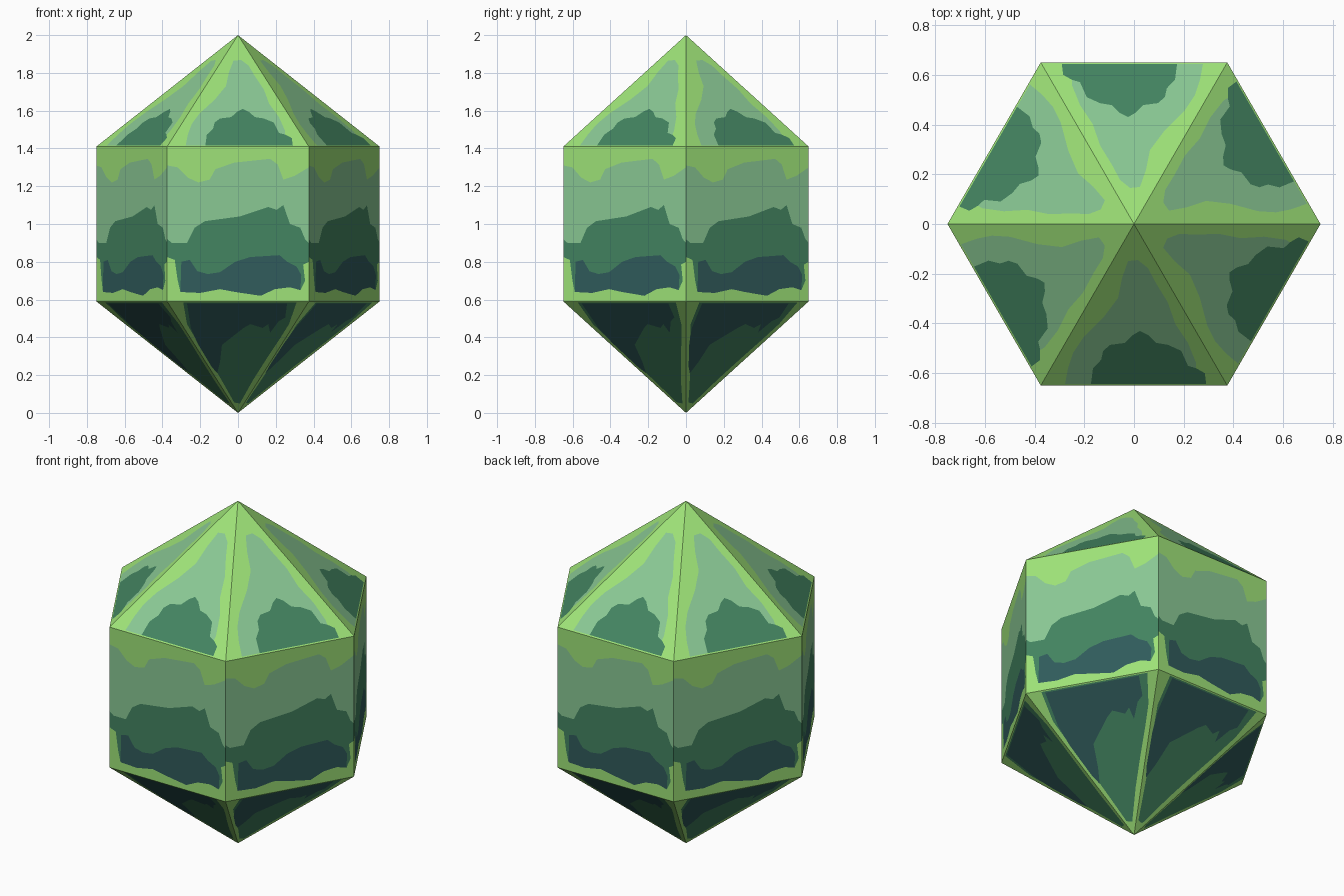
import bpy, bmesh, math
from mathutils import Vector, Matrix
from mathutils.geometry import delaunay_2d_cdt

if "Cube" in bpy.data.objects:
    bpy.data.objects.remove(bpy.data.objects["Cube"])

R, LOW, HIGH, TOP = 0.75, 0.59, 1.41, 2.0
H, APO = R / 2, R * math.cos(math.pi / 6)


def material(name, rgb):
    m = bpy.data.materials.new(name)
    m.diffuse_color = (*[((c + 0.055) / 1.055) ** 2.4 for c in rgb], 1)
    m.use_nodes = True
    m.node_tree.nodes["Principled BSDF"].inputs["Base Color"].default_value = m.diffuse_color
    return m


LIGHT, PALE, MID, DARK = range(4)
mats = [material("light_green", (0.62, 0.89, 0.47)),
        material("pale_green", (0.54, 0.785, 0.58)),
        material("mid_green", (0.265, 0.52, 0.38)),
        material("dark_teal", (0.19, 0.36, 0.36))]

# Side facet patches, as (across, height)
band = [(-.375, 1.31), (-.32, 1.30), (-.265, 1.245), (-.21, 1.22), (-.15, 1.235), (-.12, 1.29),
        (-.02, 1.325), (.17, 1.345), (.21, 1.315), (.24, 1.235), (.30, 1.255), (.375, 1.30)]
mid_top = [(-.375, .92), (-.35, .90), (-.27, .90), (-.23, .98), (-.175, 1.015), (.01, 1.04),
           (.16, 1.09), (.205, 1.075), (.24, 1.10), (.275, 1.0), (.33, .98), (.355, .92), (.375, .90)]
rim = [(.375, .80), (.345, .785), (.355, .70), (.33, .65), (.275, .665), (.195, .655), (.12, .62),
       (-.015, .64), (-.095, .655), (-.2, .635), (-.305, .64), (-.32, .705), (-.335, .81), (-.375, .825)]
dark_top = [(-.30, .80), (-.255, .81), (-.215, .75), (-.16, .735), (-.095, .745), (-.015, .80),
            (.065, .825), (.22, .835), (.26, .80), (.31, .775), (.335, .73)]
side = [(LIGHT, [(-H, LOW), (H, LOW), (H, HIGH), (-H, HIGH)]),
        (PALE, band + rim), (MID, mid_top + rim), (DARK, dark_top + rim[3:11])]


# Upper facet patches, as (across, distance from the axis)
def on_roof(points):
    return [(u, TOP - r * (TOP - HIGH) / APO) for u, r in points]


roof_pale = [(.25, .643), (.25, .56), (.217, .478), (.165, .40), (.137, .317), (.088, .237), (.056, .177),
             (.016, .145), (-.024, .149), (-.048, .217), (-.064, .297), (-.124, .377), (-.205, .458),
             (-.245, .518), (-.265, .578), (-.277, .643)]
roof_mid = [(.29, .643), (.285, .60), (.25, .58), (.217, .57), (.19, .51), (.137, .486), (.09, .478),
            (.056, .446), (.024, .43), (-.004, .446), (-.036, .478), (-.096, .486), (-.124, .51),
            (-.132, .546), (-.165, .58), (-.173, .643)]
roof = [(LIGHT, [(-H, HIGH), (H, HIGH), (0, TOP)]),
        (PALE, on_roof(roof_pale)), (MID, on_roof(roof_mid))]

# Lower facet patches, as (across, height)
base_mid = [(-.29, .585), (-.27, .47), (-.205, .36), (-.125, .24), (-.065, .135), (-.02, .055), (.01, .05),
            (.08, .175), (.15, .285), (.22, .39), (.27, .47), (.31, .585)]
base_dark = [(-.27, .58), (-.25, .45), (-.215, .37), (-.185, .32), (-.14, .245), (-.11, .21), (-.095, .27),
             (-.085, .36), (-.015, .415), (.03, .45), (.065, .47), (.13, .45), (.16, .47), (.17, .425),
             (.215, .485), (.25, .505), (.26, .58)]
base = [(LIGHT, [(-H, LOW), (0, 0), (H, LOW)]), (MID, base_mid), (DARK, base_dark)]


def depth(z):
    """Distance of a facet from the axis at a height."""
    return APO * min(1, z / LOW, (TOP - z) / (TOP - HIGH))


def ccw(p):
    area = sum(a[0] * b[1] - b[0] * a[1] for a, b in zip(p, p[1:] + p[:1]))
    return p if area > 0 else p[::-1]


def cut_facet(layers):
    """Cut a flat facet along its patch outlines; the last layer wins."""
    pts, polys = [], []
    for _, outline in layers:
        polys.append(list(range(len(pts), len(pts) + len(outline))))
        pts += [Vector(p) for p in ccw(outline)]
    v, _, f, _, _, src = delaunay_2d_cdt(pts, [], polys, 1, 1e-5)
    return v, [(tri, layers[max(s)][0]) for tri, s in zip(f, src) if s]


# Hexagonal gem: three facet kinds repeated around the axis
bm = bmesh.new()
for layers in (base, side, roof):
    pts, faces = cut_facet(layers)
    for k in range(6):
        rot = Matrix.Rotation(k * math.pi / 3, 3, 'Z')
        vs = [bm.verts.new(rot @ Vector((p.x, -depth(p.y), p.y))) for p in pts]
        for tri, colour in faces:
            bm.faces.new([vs[i] for i in tri]).material_index = colour
bmesh.ops.remove_doubles(bm, verts=bm.verts, dist=1e-4)

mesh = bpy.data.meshes.new("hexagonal_gem")
bm.to_mesh(mesh)
bm.free()
for m in mats:
    mesh.materials.append(m)
bpy.context.collection.objects.link(bpy.data.objects.new("hexagonal_gem", mesh))
